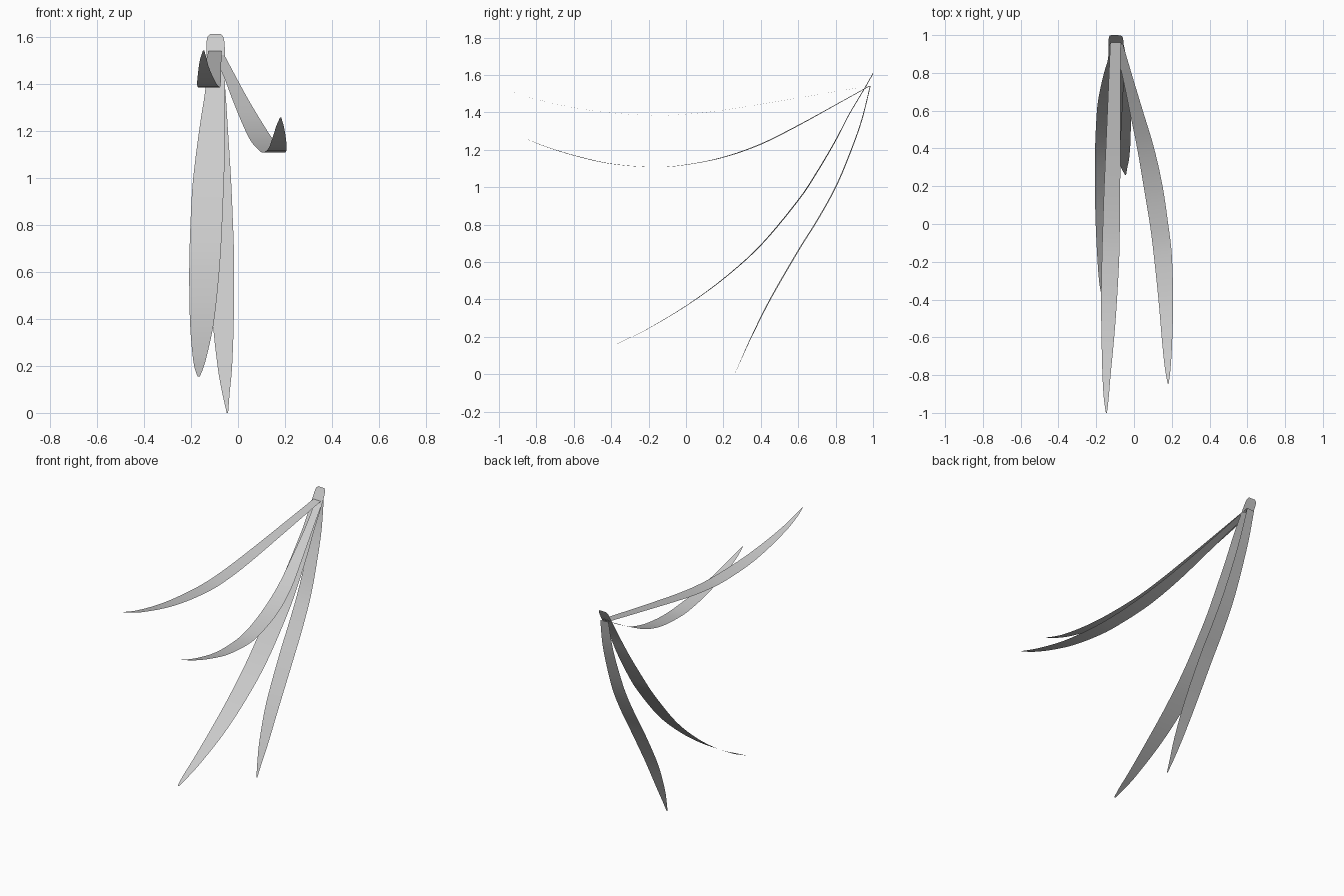
import bpy
import bmesh
from mathutils import Vector

cube = bpy.data.objects.get("Cube")
if cube:
    bpy.data.objects.remove(cube)

# One plain grey for every blade
grey = bpy.data.materials.new("leaf grey")
grey.use_nodes = True
colour = (0.6, 0.6, 0.6, 1.0)
grey.diffuse_color = colour
grey.node_tree.nodes["Principled BSDF"].inputs["Base Color"].default_value = colour

STEPS = 5    # rows between two stations
COLS = 4     # strips across a blade


def catmull(p0, p1, p2, p3, t):
    return 0.5 * (2 * p1 + (p2 - p0) * t + (2 * p0 - 5 * p1 + 4 * p2 - p3) * t ** 2
                  + (3 * p1 - p0 - 3 * p2 + p3) * t ** 3)


def smooth_rows(stations):
    """Smooth spline through the stations (y, z, left x, right x)."""
    pts = [Vector(s) for s in stations]
    pts = [2 * pts[0] - pts[1]] + pts + [2 * pts[-1] - pts[-2]]
    rows = []
    for i in range(1, len(pts) - 2):
        rows += [catmull(*pts[i - 1:i + 3], k / STEPS) for k in range(STEPS)]
    return rows + [pts[-2]]


def blade(name, stations):
    """Thin arching leaf; each cross-section is square to the blade's sideways lean."""
    rows = smooth_rows(stations)
    bm = bmesh.new()
    grid = []
    lean = (rows[0][2] + rows[0][3] - rows[-1][2] - rows[-1][3]) / 2 / (rows[0][0] - rows[-1][0])
    for y, z, x0, x1 in rows:
        half = (x1 - x0) / 2
        line = []
        for c in range(COLS + 1):
            h = half * (2 * c / COLS - 1)
            line.append(bm.verts.new(((x0 + x1) / 2 + h, y - lean * h, z)))
        grid.append(line)
    for a, b in zip(grid, grid[1:]):
        for c in range(COLS):
            bm.faces.new((a[c], a[c + 1], b[c + 1], b[c]))
    for f in bm.faces:
        f.smooth = True
    mesh = bpy.data.meshes.new(name)
    bm.to_mesh(mesh)
    bm.free()
    mesh.materials.append(grey)
    obj = bpy.data.objects.new(name, mesh)
    bpy.context.collection.objects.link(obj)
    return obj


# Highest blade, sagging and lifting again at its tip
blade("upper_blade", [
    (-1.00, 1.54, -.149, -.143), (-.92, 1.508, -.160, -.134),
    (-.80, 1.47, -.167, -.124), (-.60, 1.425, -.172, -.105),
    (-.40, 1.397, -.174, -.090), (-.17, 1.384, -.170, -.078),
    (0.00, 1.39, -.165, -.075), (.20, 1.412, -.158, -.073),
    (.50, 1.46, -.145, -.072), (.97, 1.54, -.125, -.070)])

# Second blade, swinging out to the left
blade("left_blade", [
    (-.845, 1.255, .178, .184), (-.75, 1.217, .162, .195),
    (-.60, 1.17, .147, .203), (-.40, 1.125, .130, .207),
    (-.17, 1.107, .106, .200), (0.00, 1.12, .085, .180),
    (.20, 1.16, .052, .150), (.40, 1.23, .018, .105),
    (.60, 1.33, -.023, .045), (.80, 1.44, -.065, -.015),
    (.98, 1.54, -.115, -.068)])

# Wide drooping blade, whose rounded root is the top of the plant
blade("front_blade", [
    (-.38, .155, -.172, -.162), (-.31, .19, -.184, -.148),
    (-.20, .245, -.193, -.132), (0.00, .365, -.203, -.106),
    (.20, .51, -.207, -.088), (.40, .69, -.206, -.073),
    (.60, .93, -.196, -.062), (.70, 1.08, -.181, -.057),
    (.80, 1.25, -.158, -.055), (.87, 1.385, -.138, -.055),
    (.95, 1.52, -.135, -.055), (.99, 1.59, -.132, -.060),
    (1.00, 1.61, -.118, -.072)])

# Lowest blade, hanging steeply behind
blade("rear_blade", [
    (.26, .00, -.048, -.042), (.30, .09, -.068, -.035),
    (.35, .20, -.087, -.025), (.45, .40, -.108, -.018),
    (.60, .66, -.117, -.017), (.70, .82, -.120, -.022),
    (.80, 1.00, -.121, -.030), (.88, 1.19, -.121, -.042),
    (.94, 1.36, -.122, -.053), (.985, 1.54, -.125, -.068)])
